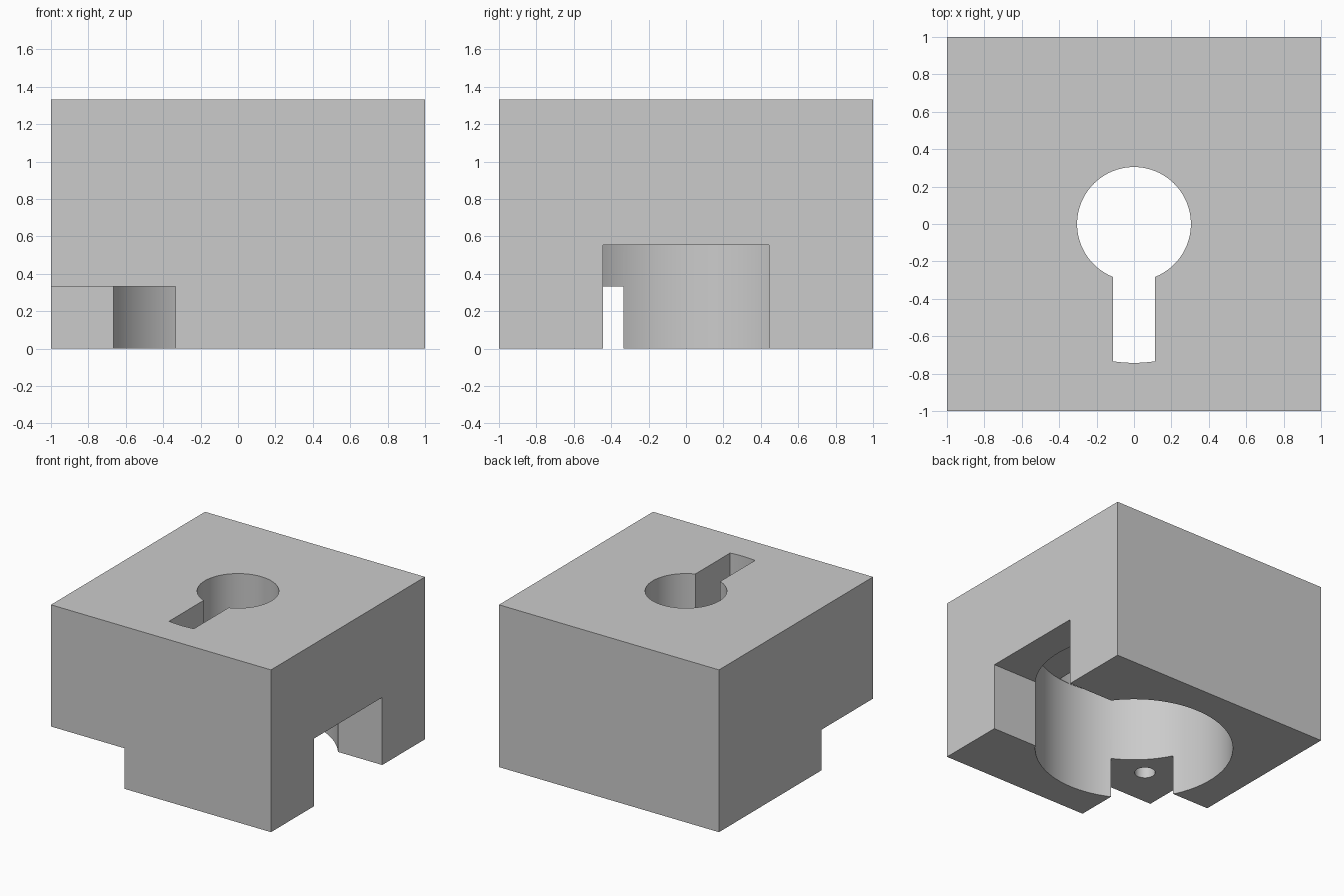
import bpy, bmesh, math

cube = bpy.data.objects.get("Cube")
if cube:
    bpy.data.objects.remove(cube, do_unlink=True)

U = 1 / 9            # design module: the block is 18 modules wide
HEIGHT = 12 * U
POCKET_R = 6.7 * U
BORE_R = 2.74 * U
SLOT_HALF = 1.02 * U


def prism(name, outline, z0, z1):
    """Extrude a counter-clockwise outline from z0 to z1."""
    bm = bmesh.new()
    face = bm.faces.new([bm.verts.new((x, y, z0)) for x, y in outline])
    top = bmesh.ops.extrude_face_region(bm, geom=[face])["geom"]
    verts = [v for v in top if isinstance(v, bmesh.types.BMVert)]
    bmesh.ops.translate(bm, verts=verts, vec=(0, 0, z1 - z0))
    bmesh.ops.recalc_face_normals(bm, faces=bm.faces)
    mesh = bpy.data.meshes.new(name)
    bm.to_mesh(mesh)
    bm.free()
    obj = bpy.data.objects.new(name, mesh)
    bpy.context.collection.objects.link(obj)
    return obj


def rect(x0, x1, y0, y1):
    return [(x0, y0), (x1, y0), (x1, y1), (x0, y1)]


def arc(radius, a0, a1, steps, cx=0, cy=0):
    angles = [a0 + (a1 - a0) * i / steps for i in range(steps + 1)]
    return [(cx + radius * math.cos(a), cy + radius * math.sin(a)) for a in angles]


def circle(radius, steps, cx=0, cy=0):
    return arc(radius, 0, math.tau, steps, cx, cy)[:-1]


# Solid block
block = prism("block", rect(-1, 1, -1, 1), 0, HEIGHT)

# Keyhole outline: round bore joined to a slot with a curved end
down = -math.pi / 2
bore_gap = math.asin(SLOT_HALF / BORE_R)
end_r = POCKET_R - 0.002
end_gap = math.asin(SLOT_HALF / end_r)
keyhole = arc(BORE_R, down + bore_gap, down + math.tau - bore_gap, 72)
keyhole += arc(end_r, down - end_gap, down + end_gap, 8)

# Cutters: underside pocket, side doorway, corner notch, pin hole, keyhole
cutters = [
    prism("pocket_cutter", circle(POCKET_R, 120), -0.1, 8 * U),
    prism("doorway_cutter", rect(0, 1.1, -4 * U, 4 * U), -0.12, 5 * U),
    prism("notch_cutter", rect(-1.1, -3 * U, -1.1, -3 * U), -0.14, 3 * U),
    prism("pin_hole_cutter", circle(0.7 * U, 40, -6 * U, -6 * U), 0.2, 7 * U),
    prism("keyhole_cutter", keyhole, 0.7, HEIGHT + 0.1),
]
bpy.context.view_layer.objects.active = block
block.select_set(True)
for cutter in cutters:
    mod = block.modifiers.new(cutter.name, "BOOLEAN")
    mod.operation = "DIFFERENCE"
    mod.solver = "EXACT"
    mod.object = cutter
    bpy.ops.object.modifier_apply(modifier=mod.name)
for cutter in cutters:
    bpy.data.objects.remove(cutter, do_unlink=True)

# Plain grey finish
grey = bpy.data.materials.new("plain_grey")
grey.use_nodes = True
colour = (0.6, 0.6, 0.6, 1)
grey.diffuse_color = colour
grey.node_tree.nodes["Principled BSDF"].inputs["Base Color"].default_value = colour
block.data.materials.clear()
block.data.materials.append(grey)

bpy.ops.object.select_all(action="DESELECT")
block.select_set(True)
bpy.ops.object.shade_smooth_by_angle(angle=math.radians(30))
